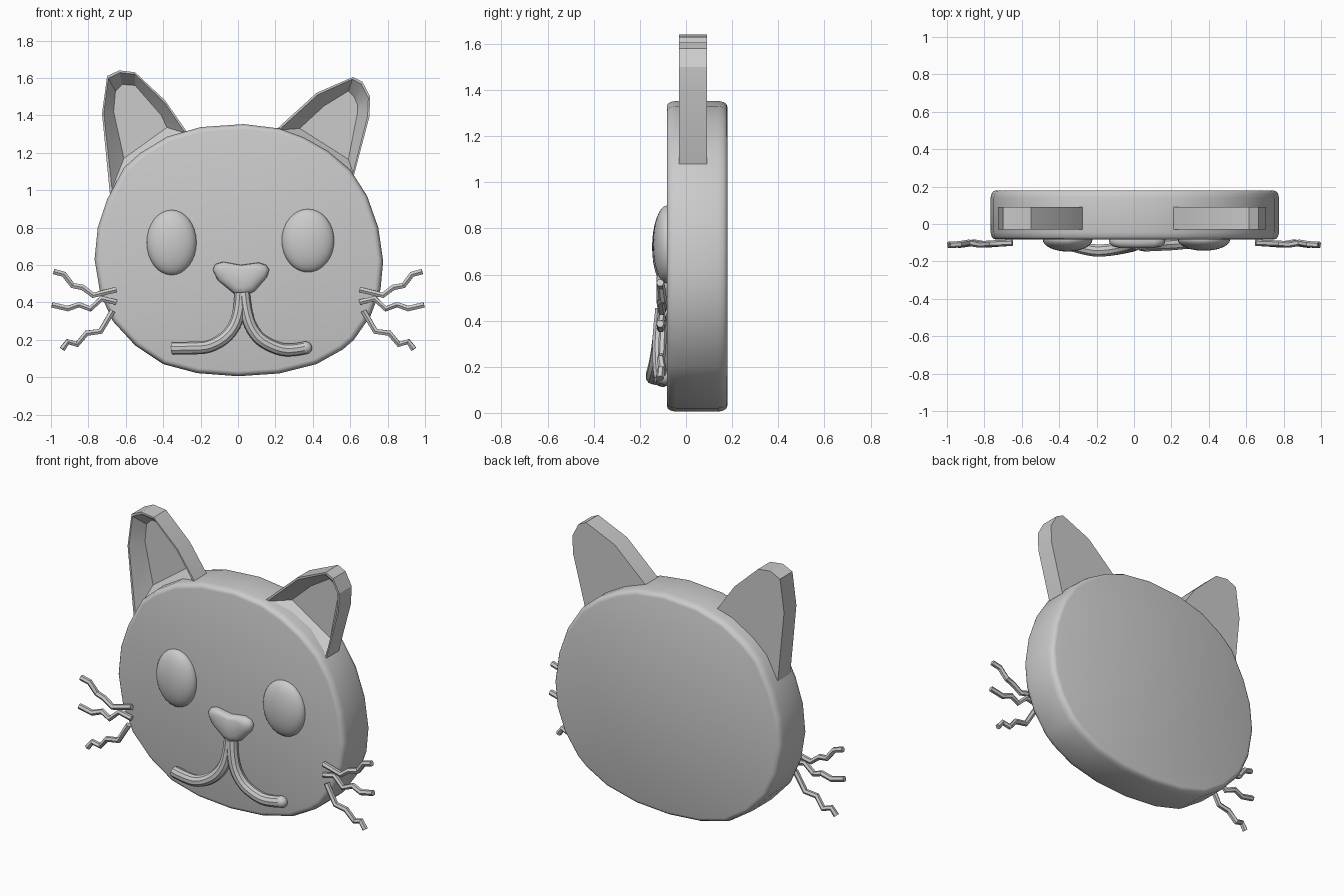
import bpy, bmesh, math


def finish(ob, angle=35):
    bpy.ops.object.select_all(action='DESELECT')
    ob.select_set(True)
    bpy.context.view_layer.objects.active = ob
    if ob.type == 'CURVE':
        bpy.ops.object.convert(target='MESH')
        ob = bpy.context.object
    bpy.ops.object.shade_smooth_by_angle(angle=math.radians(angle))
    return ob


def loft(name, rings, angle=35):
    """Skin a stack of (outline, y) rings and cap both ends."""
    bm = bmesh.new()
    loops = [[bm.verts.new((x, y, z)) for x, z in pts] for pts, y in rings]
    n = len(loops[0])
    for a, b in zip(loops, loops[1:]):
        for i in range(n):
            j = (i + 1) % n
            bm.faces.new((a[i], a[j], b[j], b[i]))
    bm.faces.new(loops[0])
    bm.faces.new(loops[-1])
    bmesh.ops.recalc_face_normals(bm, faces=bm.faces)
    me = bpy.data.meshes.new(name)
    bm.to_mesh(me)
    bm.free()
    ob = bpy.data.objects.new(name, me)
    bpy.context.collection.objects.link(ob)
    return finish(ob, angle)


def scaled(pts, s, c):
    return [(c[0] + (x - c[0]) * s, c[1] + (z - c[1]) * s) for x, z in pts]


def blend(a, b, t):
    return [(p[0] + (q[0] - p[0]) * t, p[1] + (q[1] - p[1]) * t) for p, q in zip(a, b)]


def tube(name, pts, radius, kind='POLY', res=1, angle=35):
    cu = bpy.data.curves.new(name, 'CURVE')
    cu.dimensions = '3D'
    cu.bevel_depth = radius
    cu.bevel_resolution = res
    cu.use_fill_caps = True
    sp = cu.splines.new(kind)
    sp.points.add(len(pts) - 1)
    for p, co in zip(sp.points, pts):
        p.co = (*co, 1)
    if kind == 'NURBS':
        sp.order_u = 3
        sp.use_endpoint_u = True
        sp.resolution_u = 5
    ob = bpy.data.objects.new(name, cu)
    bpy.context.collection.objects.link(ob)
    return finish(ob, angle)


def ball(name, loc, size):
    bpy.ops.mesh.primitive_uv_sphere_add(segments=32, ring_count=16, location=loc)
    ob = bpy.context.object
    ob.name = name
    ob.scale = size
    bpy.ops.object.transform_apply(location=False, rotation=False, scale=True)
    return finish(ob)


# Head: thick rounded disc
head = [(0.03, 1.353), (0.22, 1.33), (0.35, 1.283), (0.48, 1.21), (0.6, 1.11), (0.69, 0.97),
        (0.75, 0.8), (0.776, 0.62), (0.762, 0.47), (0.71, 0.33), (0.62, 0.2), (0.56, 0.148),
        (0.42, 0.07), (0.22, 0.02), (0, 0.005), (-0.22, 0.022), (-0.4, 0.07), (-0.55, 0.17),
        (-0.67, 0.3), (-0.737, 0.45), (-0.767, 0.63), (-0.75, 0.8), (-0.7, 0.95),
        (-0.61, 1.12), (-0.52, 1.2), (-0.38, 1.285), (-0.2, 1.337)]
steps = [(0.96, -0.083), (0.98, -0.079), (0.992, -0.068), (1, -0.045),
         (1, 0.14), (0.992, 0.163), (0.98, 0.175), (0.96, 0.18)]
loft("head", [(scaled(head, s, (0, 0.68)), y) for s, y in steps], 50)

# Ears: flat-backed slabs with a sloping hollow in front
ears = {
    "left_ear": ([(-0.685, 0.98), (-0.727, 1.41), (-0.7, 1.61), (-0.635, 1.64), (-0.55, 1.63),
                  (-0.39, 1.48), (-0.265, 1.3)],
                 [(-0.61, 1.17), (-0.665, 1.42), (-0.655, 1.53), (-0.62, 1.565), (-0.55, 1.56),
                  (-0.41, 1.4), (-0.38, 1.335)]),
    "right_ear": ([(0.2, 1.32), (0.42, 1.52), (0.615, 1.605), (0.665, 1.58), (0.707, 1.5),
                   (0.702, 1.39), (0.62, 1.08)],
                  [(0.33, 1.33), (0.46, 1.45), (0.59, 1.53), (0.62, 1.5), (0.64, 1.455),
                   (0.64, 1.42), (0.59, 1.165)]),
}
for name, (rim, floor) in ears.items():
    loft(name, [(rim, 0.09), (rim, -0.03), (blend(rim, floor, 0.15), -0.03), (floor, 0.05)], 25)

# Eyes
ball("left_eye", (-0.355, -0.083, 0.72), (0.133, 0.064, 0.174))
ball("right_eye", (0.374, -0.083, 0.73), (0.14, 0.06, 0.169))

# Nose: puffy rounded triangle
nose = [(-0.135, 0.575), (-0.12, 0.605), (-0.08, 0.617), (0.015, 0.6), (0.11, 0.613),
        (0.15, 0.6), (0.168, 0.575), (0.155, 0.535), (0.09, 0.46), (0.035, 0.433),
        (-0.02, 0.445), (-0.11, 0.52)]
loft("nose", [(scaled(nose, s, (0.015, 0.545)), y) for s, y in
              [(0.9, -0.06), (1, -0.085), (0.97, -0.105), (0.85, -0.12), (0.6, -0.128)]], 60)

# Mouth: two curved tubes
tube("mouth_left", [(0.015, -0.1, 0.45), (0.01, -0.11, 0.33), (-0.05, -0.125, 0.22),
                    (-0.15, -0.142, 0.16), (-0.24, -0.142, 0.155), (-0.35, -0.108, 0.155)],
     0.034, 'NURBS', 3)
tube("mouth_right", [(0.03, -0.1, 0.45), (0.04, -0.115, 0.33), (0.1, -0.112, 0.21),
                     (0.2, -0.108, 0.155), (0.28, -0.1, 0.14), (0.36, -0.095, 0.157)],
     0.034, 'NURBS', 3)
ball("mouth_tip", (0.36, -0.095, 0.157), (0.036, 0.034, 0.034))

# Whiskers: crooked thin tubes, mirrored
whiskers = {
    "upper": [(0.65, 0.468), (0.775, 0.438), (0.83, 0.48), (0.885, 0.49), (0.93, 0.55), (0.985, 0.565)],
    "middle": [(0.65, 0.4), (0.73, 0.42), (0.79, 0.365), (0.85, 0.388), (0.91, 0.367), (0.995, 0.387)],
    "lower": [(0.67, 0.355), (0.735, 0.245), (0.81, 0.235), (0.86, 0.175), (0.91, 0.19), (0.94, 0.15)],
}
depth = [-0.1, -0.105, -0.11, -0.1, -0.108, -0.112]
for side, sx in (("left", -1), ("right", 1)):
    for part, pts in whiskers.items():
        tube(f"{side}_{part}_whisker", [(sx * x, y, z) for (x, z), y in zip(pts, depth)], 0.017)
